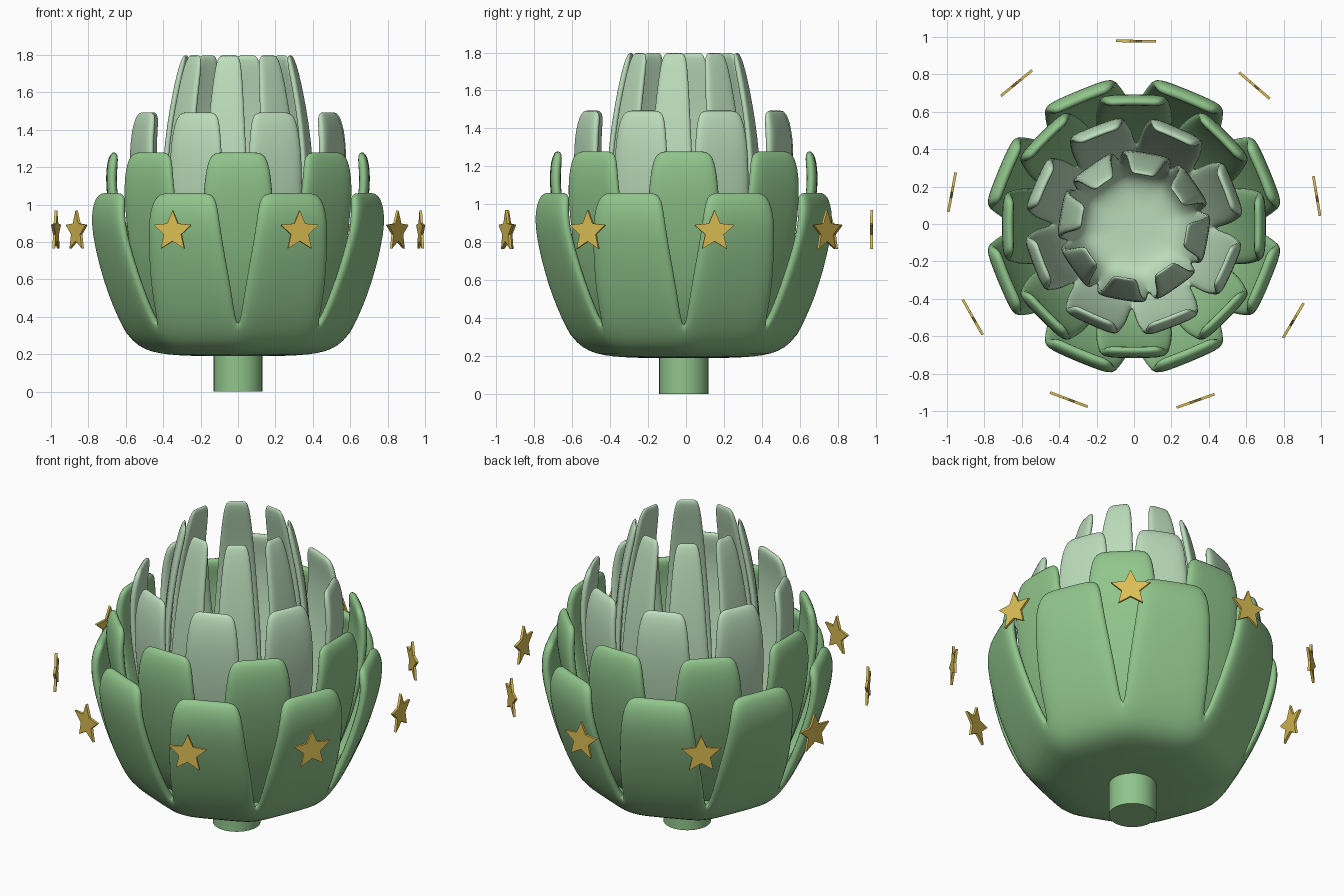
import bpy, bmesh, math
from mathutils import Matrix, Vector

cube = bpy.data.objects.get("Cube")
if cube:
    bpy.data.objects.remove(cube, do_unlink=True)

AXIS = Vector((0, -0.012, 0))


def material(name, rgb):
    m = bpy.data.materials.new(name)
    m.use_nodes = True
    m.diffuse_color = (*rgb, 1)
    m.node_tree.nodes["Principled BSDF"].inputs["Base Color"].default_value = (*rgb, 1)
    return m


leaf_green = material("leaf green", (0.28, 0.56, 0.26))
pale_green = material("pale green", (0.50, 0.72, 0.50))
gold = material("gold", (0.72, 0.52, 0.09))


def finish(bm, name, mat):
    mesh = bpy.data.meshes.new(name)
    bm.to_mesh(mesh)
    bm.free()
    mesh.materials.append(mat)
    ob = bpy.data.objects.new(name, mesh)
    bpy.context.collection.objects.link(ob)
    ob.location = AXIS
    return ob


# Petal width from base to tip, as a share of the full sector
SHARES = (1, 1, 1, 1, 0.87, 0.69, 0.63, 0.54)
COLUMNS = (-1, -0.45, 0.45, 1)
PETALS = 8


def petal_whorl(name, mat, turn, thickness, radii, heights):
    """A cup that splits into eight petals, thickened and smoothed."""
    bm = bmesh.new()
    half = math.tan(math.pi / PETALS)
    for k in range(PETALS):
        spin = Matrix.Rotation(math.radians(turn + 360 * k / PETALS), 3, "Z")
        rows = []
        for r, z, share in zip(radii, heights, SHARES):
            rows.append([bm.verts.new(spin @ Vector((r * (1.02 - 0.02 * abs(s)), r * half * share * s, z)))
                         for s in COLUMNS])
        for low, high in zip(rows, rows[1:]):
            for j in range(len(COLUMNS) - 1):
                bm.faces.new((low[j], low[j + 1], high[j + 1], high[j]))
    bmesh.ops.remove_doubles(bm, verts=bm.verts, dist=0.0005)
    for f in bm.faces:
        f.smooth = True
    ob = finish(bm, name, mat)
    shell = ob.modifiers.new("thickness", "SOLIDIFY")
    shell.thickness = thickness
    shell.offset = -1
    soft = ob.modifiers.new("smoothing", "SUBSURF")
    soft.levels = soft.render_levels = 2
    return ob


# Four nested whorls, outermost first
petal_whorl("outer_petals", leaf_green, 22.5, 0.06,
            (0, 0.25, 0.45, 0.555, 0.67, 0.765, 0.785, 0.75),
            (0.19, 0.19, 0.205, 0.28, 0.5, 0.8, 0.97, 1.075))
petal_whorl("second_petals", leaf_green, 0, 0.055,
            (0, 0.2, 0.38, 0.48, 0.6, 0.685, 0.705, 0.68),
            (0.25, 0.25, 0.27, 0.36, 0.62, 0.95, 1.16, 1.29))
petal_whorl("third_petals", pale_green, 21, 0.045,
            (0, 0.18, 0.32, 0.4, 0.5, 0.57, 0.575, 0.54),
            (0.3, 0.3, 0.33, 0.43, 0.72, 1.1, 1.36, 1.505))
petal_whorl("inner_petals", pale_green, -10, 0.035,
            (0, 0.15, 0.27, 0.335, 0.4, 0.395, 0.345, 0.295),
            (0.35, 0.35, 0.38, 0.5, 0.85, 1.27, 1.6, 1.81))

# Stem
bm = bmesh.new()
bmesh.ops.create_cone(bm, cap_ends=True, segments=32, radius1=0.13, radius2=0.13, depth=0.22,
                      matrix=Matrix.Translation((0, 0, 0.11)))
for f in bm.faces:
    f.smooth = len(f.verts) == 4
stem = finish(bm, "stem", leaf_green)
for e in stem.data.edges:
    a, b = (stem.data.vertices[i].co.z for i in e.vertices)
    e.use_edge_sharp = abs(a - b) < 0.01

# Ring of nine upright stars
STARS = 9
for k in range(STARS):
    bm = bmesh.new()
    points = []
    for i in range(10):
        a = math.radians(90 + 36 * i)
        r = 0.052 if i % 2 else 0.113
        points.append(bm.verts.new((0.983, r * math.cos(a), 0.857 + r * math.sin(a))))
    face = bm.faces.new(points)
    side = bmesh.ops.extrude_face_region(bm, geom=[face])
    moved = [g for g in side["geom"] if isinstance(g, bmesh.types.BMVert)]
    bmesh.ops.translate(bm, verts=moved, vec=(0.014, 0, 0))
    bmesh.ops.recalc_face_normals(bm, faces=bm.faces)
    bm.transform(Matrix.Rotation(math.radians(89.4 + 360 * k / STARS), 4, "Z"))
    finish(bm, f"star_{k + 1}", gold)
